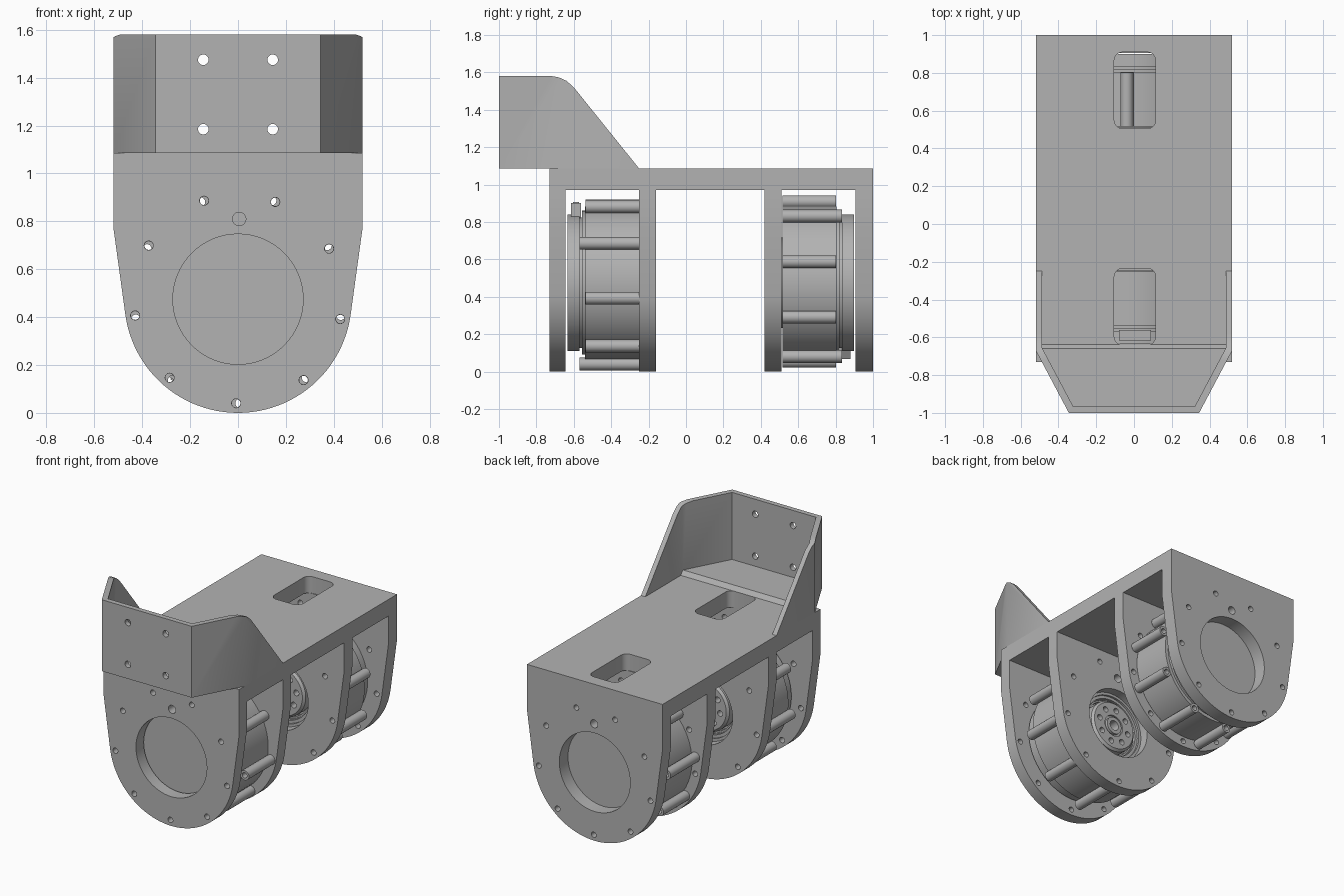
import bpy, bmesh
from math import sin, cos, radians, pi
from mathutils import Matrix, Vector

if "Cube" in bpy.data.objects:
    bpy.data.objects.remove(bpy.data.objects["Cube"])

GREY = bpy.data.materials.new("machined grey")
GREY.use_nodes = True
GREY.diffuse_color = (0.45, 0.45, 0.45, 1)
GREY.node_tree.nodes["Principled BSDF"].inputs["Base Color"].default_value = (0.45, 0.45, 0.45, 1)

AXIS_Z = 0.475      # height of the drive axis
BOLT_R = 0.435      # bolt circle radius
AXES = {"X": lambda a, b, t: (t, a, b),
        "Y": lambda a, b, t: (a, t, b),
        "Z": lambda a, b, t: (a, b, t)}


def prism(bm, pts, axis, lo, hi):
    """Extrude a flat outline along an axis."""
    place = AXES[axis]
    rings = [[bm.verts.new(place(a, b, t)) for a, b in pts] for t in (lo, hi)]
    n = len(pts)
    for ring in rings:
        bm.faces.new(ring)
    for i in range(n):
        j = (i + 1) % n
        bm.faces.new((rings[0][i], rings[0][j], rings[1][j], rings[1][i]))


def lathe(bm, profile, cx=0, cz=AXIS_Z, n=64):
    """Revolve a closed (radius, y) profile about a line parallel to y."""
    rings = []
    for i in range(n):
        a = 2 * pi * i / n
        rings.append([bm.verts.new((cx + r * cos(a), y, cz + r * sin(a))) for r, y in profile])
    m = len(profile)
    for i in range(n):
        p, q = rings[i], rings[(i + 1) % n]
        for k in range(m):
            bm.faces.new((p[k], p[(k + 1) % m], q[(k + 1) % m], q[k]))


def circle(r, cx=0, cz=AXIS_Z, n=24):
    return [(cx + r * cos(2 * pi * i / n), cz + r * sin(2 * pi * i / n)) for i in range(n)]


def on_bolt_circle(deg, r=BOLT_R):
    return r * cos(radians(deg)), AXIS_Z + r * sin(radians(deg))


def finish(name, bm):
    bmesh.ops.recalc_face_normals(bm, faces=bm.faces)
    me = bpy.data.meshes.new(name)
    bm.to_mesh(me)
    bm.free()
    me.materials.append(GREY)
    ob = bpy.data.objects.new(name, me)
    bpy.context.collection.objects.link(ob)
    return ob


def activate(ob):
    bpy.ops.object.select_all(action="DESELECT")
    ob.select_set(True)
    bpy.context.view_layer.objects.active = ob


def smooth(ob):
    activate(ob)
    bpy.ops.object.shade_smooth_by_angle(angle=radians(30))


def cut(ob, bm, operation="DIFFERENCE"):
    """Boolean the object with a temporary cutter and apply it."""
    cutter = finish("cutter", bm)
    cutter.hide_render = True
    activate(ob)
    mod = ob.modifiers.new("cut", "BOOLEAN")
    mod.operation, mod.solver, mod.object = operation, "EXACT", cutter
    bpy.ops.object.modifier_apply(modifier=mod.name)
    bpy.data.objects.remove(cutter)


# Top deck with two rounded slots
W, DECK_LO, DECK_HI = 0.52, 0.97, 1.085
bm = bmesh.new()
prism(bm, [(-W, -0.73), (W, -0.73), (W, 1), (-W, 1)], "Z", DECK_LO, DECK_HI)
deck = finish("top_deck", bm)
bm = bmesh.new()
for y0, y1 in ((-0.64, -0.235), (0.505, 0.91)):
    c, pts = 0.045, []
    for i, (x, y) in enumerate(((0.115 - c, y1 - c), (c - 0.105, y1 - c),
                                (c - 0.105, y0 + c), (0.115 - c, y0 + c))):
        for k in range(7):
            a = radians(90 * i + 15 * k)
            pts.append((x + c * cos(a), y + c * sin(a)))
    prism(bm, pts, "Z", 0.9, 1.2)
cut(deck, bm)
smooth(deck)

# Four hanging plates: straight top, tapered flanks, round bottom
arc = [(AXIS_Z * cos(radians(a)), AXIS_Z + AXIS_Z * sin(radians(a)))
       for a in [-7.8 - 164.4 * i / 48 for i in range(49)]]
outline = [(-W, DECK_LO), (W, DECK_LO), (W, 0.77)] + arc + [(-W, 0.77)]
PLATES = (("front_outer_plate", -0.73, -0.645, 0.272, 269),
          ("front_inner_plate", -0.25, -0.16, 0.245, 269),
          ("rear_inner_plate", 0.42, 0.51, 0.245, 271),
          ("rear_outer_plate", 0.905, 1.0, 0.272, 271))
for name, y0, y1, bore, start in PLATES:
    bm = bmesh.new()
    prism(bm, outline, "Y", y0, y1)
    plate = finish(name, bm)
    bm = bmesh.new()
    prism(bm, circle(bore, n=64), "Y", y0 - 0.1, y1 + 0.1)
    prism(bm, circle(0.028, 0.005, 0.81), "Y", y0 - 0.1, y1 + 0.1)
    for k in range(9):
        x, z = on_bolt_circle(start + 40 * k)
        prism(bm, circle(0.019, x, z, 16), "Y", y0 - 0.1, y1 + 0.1)
    cut(plate, bm)
    smooth(plate)

# Front bracket: thin folded wall trimmed to a sloping side profile
half_out = [(W, -0.25), (W, -0.67), (0.345, -1)]
half_in = [(0.322, -0.965), (0.487, -0.655), (0.487, -0.25)]
wall = half_out + [(-x, y) for x, y in reversed(half_out)]
wall += [(-x, y) for x, y in reversed(half_in)] + half_in[::-1][::-1]
bm = bmesh.new()
prism(bm, wall, "Z", DECK_HI, 1.58)
bracket = finish("front_bracket_wall", bm)
bm = bmesh.new()
prism(bm, [(-1.1, 1), (-1.1, 1.7), (-0.72, 1.7), (-0.72, 1.58), (-0.68, 1.573), (-0.64, 1.555),
           (-0.605, 1.525), (-0.58, 1.495), (-0.25, DECK_HI), (-0.2, 1.0)], "X", -1, 1)
cut(bracket, bm, "INTERSECT")
bm = bmesh.new()
for x in (-0.145, 0.145):
    for z in (1.185, 1.475):
        prism(bm, circle(0.022, x, z), "Y", -1.1, -0.9)
cut(bracket, bm)
smooth(bracket)

# Bracket floor with a bevelled rear edge
bm = bmesh.new()
prism(bm, [(0.487, -0.66), (0.322, -0.965), (-0.322, -0.965), (-0.487, -0.66)], "Z", DECK_HI, 1.115)
prism(bm, [(-0.66, DECK_HI), (-0.638, DECK_HI), (-0.66, 1.115)], "X", -0.487, 0.487)
finish("bracket_floor", bm)


def motor(label, y0, d, spin, plug_angle):
    """Drive unit whose output face sits at y0 and whose body runs along d."""
    def ring(bm, profile, **kw):
        lathe(bm, [(r, y0 + d * t) for r, t in profile], **kw)

    # Housing drum and back cap, with a shallow groove between them
    bm = bmesh.new()
    ring(bm, [(0.2, 0.002), (0.408, 0.002), (0.408, 0.29), (0.385, 0.29), (0.385, 0.305),
              (0.35, 0.305), (0.35, 0.32), (0.365, 0.32), (0.365, 0.384), (0.2, 0.384)])
    smooth(finish(label + "_motor_housing", bm))
    bm = bmesh.new()
    prism(bm, circle(0.205, n=64), "Y", *sorted((y0 + d * 0.37, y0 + d * 0.384)))
    smooth(finish(label + "_motor_back_cover", bm))

    # Nine bolt lugs, every third one longer
    bm = bmesh.new()
    for k in range(9):
        x, z = on_bolt_circle(spin + 40 * k)
        end = 0.32 if k % 3 == 0 else 0.288
        ring(bm, [(0.018, 0.002), (0.034, 0.002), (0.034, end), (0.018, end)], cx=x, cz=z, n=20)
    smooth(finish(label + "_motor_lugs", bm))

    # Stepped output flange with a ring of bolt holes
    bm = bmesh.new()
    ring(bm, [(0.19, 0.05), (0.243, 0.05), (0.243, -0.03), (0.225, -0.03), (0.225, -0.015),
              (0.205, -0.015), (0.205, 0.01), (0.19, 0.01)])
    smooth(finish(label + "_output_bearing", bm))
    bm = bmesh.new()
    ring(bm, [(0.035, 0.06), (0.18, 0.06), (0.18, -0.03), (0.165, -0.045), (0.075, -0.045),
              (0.075, -0.03), (0.06, -0.03), (0.06, -0.05), (0.035, -0.05)])
    flange = finish(label + "_output_flange", bm)
    bm = bmesh.new()
    for k in range(8):
        x, z = on_bolt_circle(45 * k + 10, 0.12)
        prism(bm, circle(0.02, x, z, 16), "Y", *sorted((y0 - d * 0.1, y0 + d * 0.02)))
    cut(flange, bm)
    smooth(flange)
    bm = bmesh.new()
    prism(bm, circle(0.21, n=48), "Y", *sorted((y0 + d * 0.04, y0 + d * 0.06)))
    finish(label + "_motor_core", bm)

    # Cable connector with three sockets on the rim of the cap
    bm = bmesh.new()
    turn = Matrix.Translation((0, 0, AXIS_Z)) @ Matrix.Rotation(radians(90 - plug_angle), 4, "Y")
    blocks = [((0.005, y0 + d * 0.338, 0.385), (0.17, 0.055, 0.08))]
    blocks += [((x, y0 + d * 0.338, 0.427), (0.035, 0.03, 0.008)) for x in (-0.05, 0.005, 0.06)]
    for pos, size in blocks:
        bmesh.ops.create_cube(bm, size=1, matrix=turn @ Matrix.Translation(pos)
                              @ Matrix.Diagonal(Vector(size)).to_4x4())
    finish(label + "_motor_connector", bm)


motor("front", -0.25, -1, 269, 90)
motor("rear", 0.515, 1, 55, 240)
